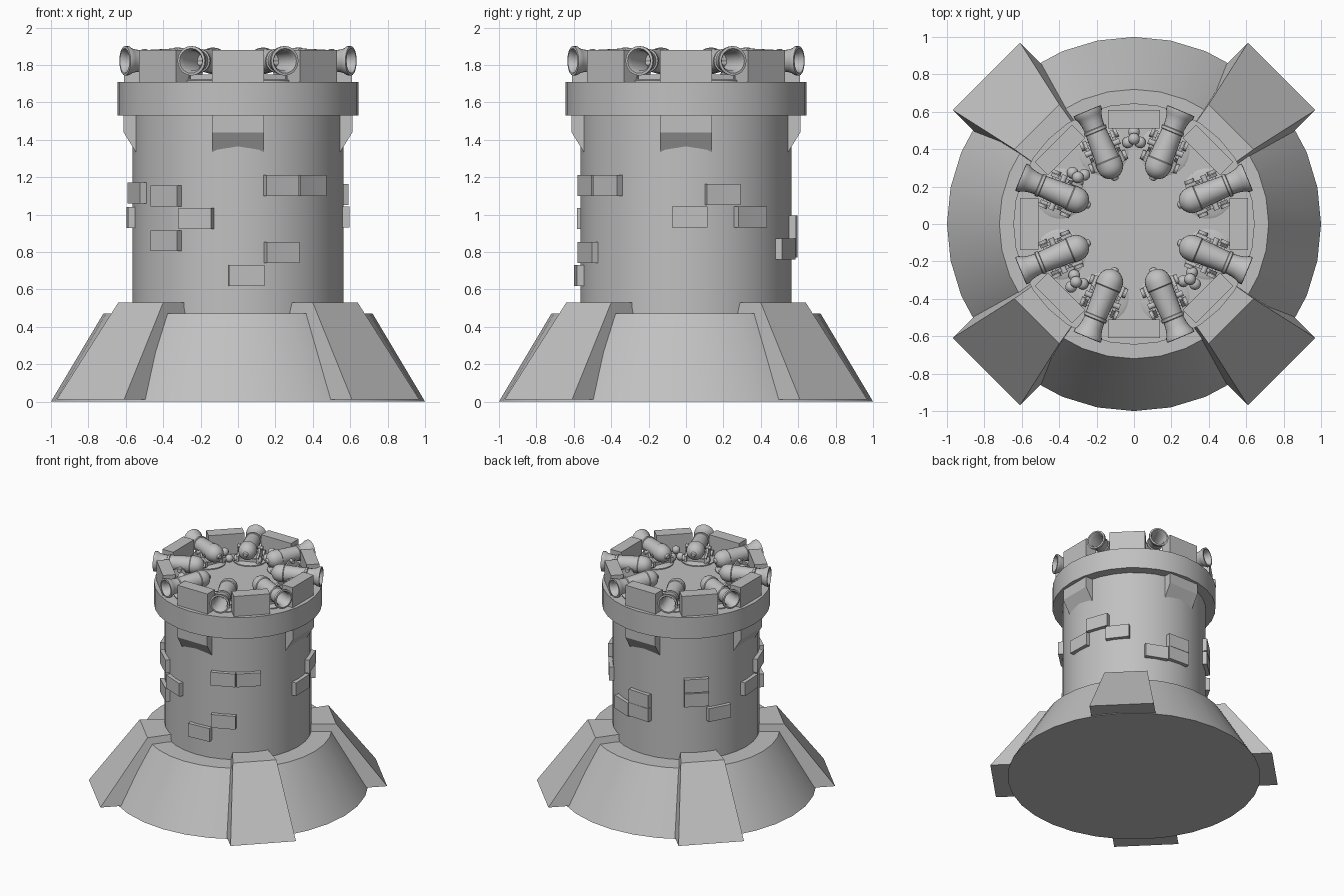
import bpy, bmesh, math
from mathutils import Matrix, Vector

if "Cube" in bpy.data.objects:
    bpy.data.objects.remove(bpy.data.objects["Cube"])

stone = bpy.data.materials.new("grey_stone")
stone.diffuse_color = (0.53, 0.53, 0.53, 1)
stone.use_nodes = True
stone.node_tree.nodes["Principled BSDF"].inputs["Base Color"].default_value = stone.diffuse_color


def finish(name, bm, mat=Matrix(), smooth=False):
    """Turn a bmesh into an object, optionally smooth with sharp edges."""
    bmesh.ops.remove_doubles(bm, verts=bm.verts, dist=1e-5)
    bmesh.ops.recalc_face_normals(bm, faces=bm.faces)
    bm.transform(mat)
    me = bpy.data.meshes.new(name)
    bm.to_mesh(me)
    bm.free()
    me.materials.append(stone)
    ob = bpy.data.objects.new(name, me)
    bpy.context.collection.objects.link(ob)
    if smooth:
        bpy.ops.object.select_all(action='DESELECT')
        ob.select_set(True)
        bpy.context.view_layer.objects.active = ob
        bpy.ops.object.shade_smooth_by_angle(angle=math.radians(35))
    return ob


def add_lathe(bm, profile, n, mat=Matrix()):
    """Revolve (radius, height) points about z."""
    rings = []
    for r, z in profile:
        rings.append([bm.verts.new(mat @ Vector((r * math.cos(2 * math.pi * i / n),
                                                 r * math.sin(2 * math.pi * i / n), z)))
                      for i in range(n)])
    for a, b in zip(rings, rings[1:]):
        for i in range(n):
            j = (i + 1) % n
            bm.faces.new((a[i], a[j], b[j], b[i]))
    for ring, (r, z) in ((rings[0], profile[0]), (rings[-1], profile[-1])):
        if r > 0:
            bm.faces.new(ring)


def add_prism(bm, profile, y0, y1):
    """Extrude an (x, z) outline from y0 to y1."""
    a = [bm.verts.new((x, y0, z)) for x, z in profile]
    b = [bm.verts.new((x, y1, z)) for x, z in profile]
    bm.faces.new(a)
    bm.faces.new(b)
    for i in range(len(a)):
        j = (i + 1) % len(a)
        bm.faces.new((a[i], a[j], b[j], b[i]))


def rect(x0, x1, z0, z1):
    return [(x0, z0), (x1, z0), (x1, z1), (x0, z1)]


def turn(deg):
    return Matrix.Rotation(math.radians(deg), 4, 'Z')


# round body parts
for name, prof in (("base_cone", [(1, 0), (0.72, 0.47)]),
                   ("tower_body", [(0.565, 0.3), (0.565, 1.6)]),
                   ("parapet_ring", [(0.645, 1.53), (0.645, 1.71)])):
    bm = bmesh.new()
    add_lathe(bm, prof, 32)
    finish(name, bm, smooth=True)

# four sloping buttresses on the diagonals
for k in range(4):
    bm = bmesh.new()
    low = [bm.verts.new(v) for v in ((0.5, -0.255, 0.01), (1.117, -0.255, 0.01),
                                     (1.117, 0.255, 0.01), (0.5, 0.255, 0.01))]
    top = [bm.verts.new(v) for v in ((0.5, -0.13, 0.53), (0.735, -0.17, 0.53),
                                     (0.735, 0.17, 0.53), (0.5, 0.13, 0.53))]
    bm.faces.new(low)
    bm.faces.new(top)
    for i in range(4):
        j = (i + 1) % 4
        bm.faces.new((low[i], low[j], top[j], top[i]))
    finish("buttress", bm, turn(45 + 90 * k))

# four brackets under the ring
for k in range(4):
    bm = bmesh.new()
    add_prism(bm, [(0.5, 1.54), (0.612, 1.54), (0.612, 1.44), (0.5, 1.26)], -0.14, 0.14)
    finish("bracket", bm, turn(90 * k))

# eight merlons
for k in range(8):
    bm = bmesh.new()
    add_prism(bm, rect(0.51, 0.61, 1.70, 1.88), -0.14, 0.14)
    finish("merlon", bm, turn(45 * k))

# raised bricks: (angle from the front towards +x, height)
bricks = [(23.7, 1.155), (43, 1.155), (24, 0.797), (4.5, 0.675), (-42, 1.10), (-23, 0.98),
          (-42, 0.86), (-70, 1.115), (-87, 0.985), (110, 1.108), (92, 0.988), (127, 0.988),
          (158, 0.815), (177, 0.94), (177, 0.826), (223, 1.105), (223, 0.985), (241, 0.85)]
for phi, z in bricks:
    bm = bmesh.new()
    add_prism(bm, rect(0.52, 0.593, z - 0.056, z + 0.056), -0.095, 0.095)
    finish("brick", bm, turn(phi - 90))

# cannon barrel profile: (radius, distance from tower axis)
barrel = [(0, 0.252), (0.014, 0.254), (0.018, 0.262)]
barrel += [(0.07 * math.sin(math.radians(a)), 0.335 - 0.07 * math.cos(math.radians(a)))
           for a in range(18, 91, 12)]
barrel += [(0.071, 0.345), (0.071, 0.365), (0.066, 0.37), (0.058, 0.53), (0.064, 0.533),
           (0.064, 0.548), (0.056, 0.552), (0.06, 0.59), (0.068, 0.62), (0.078, 0.635),
           (0.079, 0.654), (0.066, 0.656), (0.053, 0.63), (0.048, 0.45), (0, 0.45)]
along_x = Matrix.Translation((0, 0, 1.822)) @ Matrix.Rotation(math.pi / 2, 4, 'Y')


def across(x, z):
    """Matrix laying a lathe axis along y at (x, z)."""
    return Matrix.Translation((x, 0, z)) @ Matrix.Rotation(math.pi / 2, 4, 'X')


for k in range(8):
    m = turn(22.5 + 45 * k)
    bm = bmesh.new()
    add_lathe(bm, barrel, 24, along_x)
    finish("cannon_barrel", bm, m, True)

    # turntable, cheeks, trunnion, cross beams and small wheels
    bm = bmesh.new()
    add_lathe(bm, [(0.135, 1.705), (0.135, 1.718), (0.12, 1.725)], 24,
              Matrix.Translation((0.425, 0, 0)))
    finish("cannon_turntable", bm, m, True)
    bm = bmesh.new()
    cheek = [(0.33, 1.72), (0.51, 1.72), (0.51, 1.77), (0.47, 1.815), (0.41, 1.815),
             (0.39, 1.785), (0.33, 1.77)]
    for s in (-1, 1):
        add_prism(bm, cheek, s * 0.068, s * 0.086)
    for x in (0.35, 0.48):
        add_prism(bm, rect(x, x + 0.02, 1.725, 1.75), -0.1, 0.1)
    finish("cannon_carriage", bm, m)
    bm = bmesh.new()
    add_lathe(bm, [(0.016, -0.1), (0.016, 0.1)], 12, across(0.44, 1.808))
    for x in (0.36, 0.49):
        for s in (-1, 1):
            add_lathe(bm, [(0.026, s * 0.088), (0.026, s * 0.106)], 12, across(x, 1.742))
    finish("cannon_wheels", bm, m, True)

# piles of cannon balls
for px, py, ang in ((0, 0.455, 90), (-0.30, 0.25, 140), (0.30, -0.295, -45), (-0.31, -0.31, 225)):
    bm = bmesh.new()
    spots = [(0.037 * math.cos(math.radians(ang + 120 * i)),
              0.037 * math.sin(math.radians(ang + 120 * i)), 1.741) for i in range(3)]
    for x, y, z in spots + [(0, 0, 1.792)]:
        bmesh.ops.create_uvsphere(bm, u_segments=14, v_segments=9, radius=0.032,
                                  matrix=Matrix.Translation((px + x, py + y, z)))
    finish("cannon_balls", bm, smooth=True)
